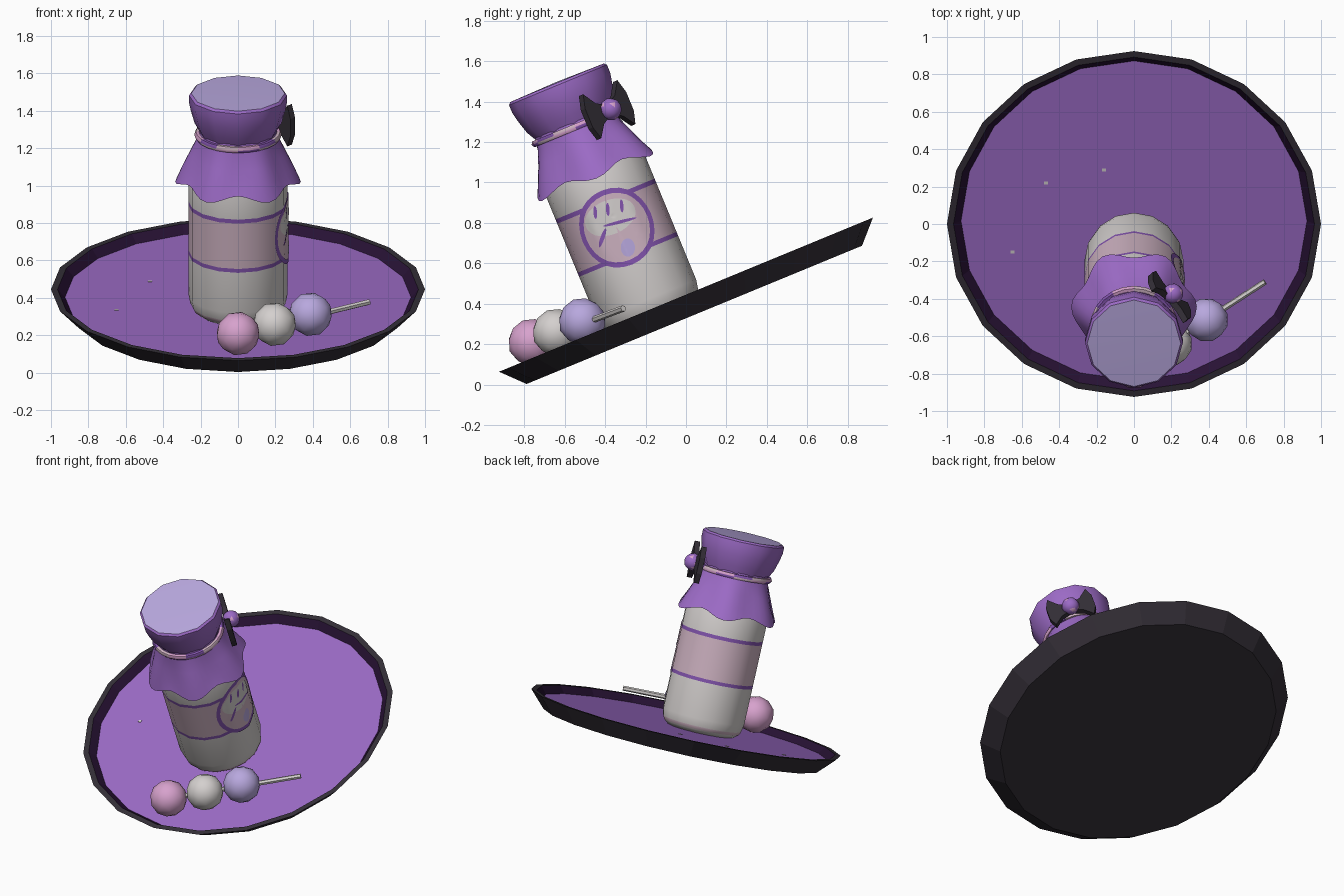
import bpy, bmesh, math
from mathutils import Matrix, Vector

if "Cube" in bpy.data.objects:
    bpy.data.objects.remove(bpy.data.objects["Cube"], do_unlink=True)

# Everything sits in the frame of the tilted plate
TILT = Matrix.Translation((0, 0, 0.445)) @ Matrix.Rotation(math.radians(22.4), 4, 'X')
JAR_Y = -0.19
FLOOR = -0.045


def material(name, *rgb):
    m = bpy.data.materials.new(name)
    m.use_nodes = True
    m.diffuse_color = (*rgb, 1)
    bsdf = m.node_tree.nodes["Principled BSDF"]
    bsdf.inputs["Base Color"].default_value = (*rgb, 1)
    bsdf.inputs["Roughness"].default_value = 0.8
    return m


PURPLE = material("purple", 0.33, 0.145, 0.56)
DEEP = material("deep purple", 0.23, 0.09, 0.43)
DARK = material("charcoal", 0.034, 0.028, 0.038)
PLUM = material("dark plum", 0.021, 0.006, 0.035)
LAVENDER = material("lavender", 0.48, 0.39, 0.73)
PINK = material("pink", 0.68, 0.36, 0.61)
WHITE = material("warm white", 0.66, 0.63, 0.62)
BLUSH = material("blush", 0.62, 0.45, 0.54)


def finish(name, bm, mats, smooth=None, place=Matrix(), recalc=True):
    if recalc:
        bmesh.ops.recalc_face_normals(bm, faces=bm.faces[:])
    me = bpy.data.meshes.new(name)
    bm.to_mesh(me)
    bm.free()
    for m in mats:
        me.materials.append(m)
    ob = bpy.data.objects.new(name, me)
    bpy.context.collection.objects.link(ob)
    ob.matrix_world = TILT @ place
    if smooth:
        bpy.ops.object.select_all(action='DESELECT')
        ob.select_set(True)
        bpy.context.view_layer.objects.active = ob
        bpy.ops.object.shade_smooth_by_angle(angle=math.radians(smooth))
    return ob


def lathe(name, profile, sides, mats, pick=lambda row, col: 0, smooth=None,
          y=JAR_Y, closed=False, shape=lambda r, z, a, row: (r, z)):
    """Spin a (radius, height) profile; pick gives the colour of each face."""
    bm = bmesh.new()
    rows = []
    for row, (r, z) in enumerate(profile):
        ring = []
        for i in range(sides):
            a = math.tau * i / sides
            rr, zz = shape(r, z, a, row)
            ring.append(bm.verts.new((rr * math.cos(a), rr * math.sin(a), zz)))
        rows.append(ring)
    if closed:
        rows.append(rows[0])
    for j in range(len(rows) - 1):
        for i in range(sides):
            k = (i + 1) % sides
            f = bm.faces.new((rows[j][i], rows[j][k], rows[j + 1][k], rows[j + 1][i]))
            f.material_index = pick(j, i)
    bmesh.ops.remove_doubles(bm, verts=bm.verts[:], dist=1e-5)
    return finish(name, bm, mats, smooth, Matrix.Translation((0, y, 0)))


# Plate: charcoal outside, plum inner wall, purple floor
lathe("plate", [(0, -0.108), (0.897, -0.108), (1, 0), (0.965, 0), (0.925, FLOOR), (0, FLOOR)],
      20, [DARK, PLUM, PURPLE], lambda row, col: max(0, row - 2), y=0)

# Jar with a label band between two stripes
R = 0.265
SIDES = 16
lathe("jar", [(0, FLOOR), (0.215, FLOOR), (0.245, -0.02), (0.255, 0), (R, 0.05), (R, 0.283),
              (R, 0.305), (R, 0.567), (R, 0.59), (R, 0.76), (0.2, 0.93), (0, 0.93)],
      SIDES, [WHITE, BLUSH, DEEP],
      lambda row, col: {2: 1, 5: 2, 6: 1, 7: 2}.get(row, 0), smooth=50)


# Emblem pieces hug the faceted side of the jar
def on_jar(t, h, lift):
    a = t / R
    step = math.tau / SIDES
    r = R * math.cos(step / 2) / math.cos(a % step - step / 2) + lift
    return (r * math.cos(a), r * math.sin(a), h)


def patch(name, t, h, rx, ry, mat, lift, turn=0, hole=0.0):
    bm = bmesh.new()
    n, rings = 28, 7
    c, s = math.cos(math.radians(turn)), math.sin(math.radians(turn))
    grid = []
    for j in range(rings + 1):
        f = hole + (1 - hole) * j / rings
        loop = []
        for i in range(n):
            a = math.tau * i / n
            u, v = f * rx * math.cos(a), f * ry * math.sin(a)
            loop.append(bm.verts.new(on_jar(t + u * c - v * s, h + u * s + v * c, lift)))
        grid.append(loop)
    for j in range(rings):
        for i in range(n):
            k = (i + 1) % n
            bm.faces.new((grid[j][i], grid[j + 1][i], grid[j + 1][k], grid[j][k]))
    bmesh.ops.remove_doubles(bm, verts=bm.verts[:], dist=1e-6)
    finish(name, bm, [mat], 40, Matrix.Translation((0, JAR_Y, 0)), recalc=False)


EMBLEM_H = 0.437
patch("emblem_disc", 0, EMBLEM_H, 0.18, 0.18, BLUSH, 0.004)
patch("emblem_ring", 0, EMBLEM_H, 0.198, 0.198, DEEP, 0.006, hole=0.87)
patch("emblem_cream", -0.012, EMBLEM_H + 0.06, 0.135, 0.085, WHITE, 0.006)
patch("emblem_drop", 0.013, EMBLEM_H - 0.112, 0.035, 0.045, LAVENDER, 0.007, -20)
for i, (t, h) in enumerate([(-0.07, 0.11), (-0.007, 0.1), (0.063, 0.09)]):
    patch(f"emblem_stroke_{i + 1}", t, EMBLEM_H + h, 0.009, 0.032, DEEP, 0.008, -18)
patch("emblem_arc_low", -0.085, EMBLEM_H - 0.02, 0.01, 0.05, DEEP, 0.008, -42)
patch("emblem_arc_high", 0.025, EMBLEM_H + 0.02, 0.085, 0.008, DEEP, 0.008, -8)


# Cloth cover: scalloped skirt, tie and lid
def scallop(r, z, a, row):
    wave = math.cos(6 * a)
    k = row / 4
    return r + 0.018 * wave * k, z - (0.02 * wave if row == 4 else 0)


lathe("cloth_skirt", [(0.205, 1.0), (0.22, 0.94), (0.25, 0.87), (0.285, 0.79), (0.318, 0.72)],
      48, [PURPLE], smooth=50, shape=scallop)
lathe("lid", [(0.19, 0.95), (0.205, 0.99), (0.232, 1.04), (0.252, 1.11), (0.262, 1.16),
              (0.262, 1.2), (0.25, 1.212), (0, 1.217)],
      12, [PURPLE, LAVENDER], lambda row, col: int(row == 6), smooth=40)
lathe("tie_cord", [(0.216 + 0.018 * math.cos(math.tau * i / 6),
                    0.975 + 0.018 * math.sin(math.tau * i / 6)) for i in range(6)],
      24, [PINK, DEEP, BLUSH], lambda row, col: ((col + row // 2) // 2) % 3,
      smooth=60, closed=True)

# Bow on the cord
BOW = (Matrix.Translation((0, JAR_Y, 0.99)) @ Matrix.Rotation(math.radians(43), 4, 'Z')
       @ Matrix.Translation((0.255, 0, 0)))
for name, side in (("bow_wing_left", 1), ("bow_wing_right", -1)):
    bm = bmesh.new()
    outline = [(0.0, 0.025), (0.07, 0.055), (0.125, 0.12), (0.15, 0.05),
               (0.15, -0.05), (0.125, -0.115), (0.07, -0.055), (0.0, -0.025)]
    front = [bm.verts.new((0.022, side * u, v)) for u, v in outline]
    back = [bm.verts.new((-0.012, side * u, v)) for u, v in outline]
    bm.faces.new(front)
    bm.faces.new(back[::-1])
    for i in range(len(outline)):
        k = (i + 1) % len(outline)
        bm.faces.new((front[i], back[i], back[k], front[k]))
    finish(name, bm, [DARK], place=BOW)


def ball(name, radius, mats, place, pick=lambda f: 0):
    bm = bmesh.new()
    bmesh.ops.create_icosphere(bm, subdivisions=2, radius=radius)
    for f in bm.faces:
        f.material_index = pick(f)
    return finish(name, bm, mats, 60, place)


ball("bow_knot", 0.056, [PURPLE, PINK], BOW @ Matrix.Translation((0.03, 0, 0)),
     lambda f: int(f.index % 9 == 4))

# Three dumplings on a stick
for name, x, y, mat in (("dumpling_pink", 0, -0.795, PINK),
                        ("dumpling_white", 0.195, -0.665, WHITE),
                        ("dumpling_lavender", 0.387, -0.525, LAVENDER)):
    ball(name, 0.118, [mat], Matrix.Translation((x, y, 0.072)))

start, end = Vector((0, -0.795, 0.07)), Vector((0.7, -0.312, 0.055))
along = end - start
bm = bmesh.new()
bmesh.ops.create_cone(bm, cap_ends=True, segments=6, radius1=0.016, radius2=0.016,
                      depth=along.length)
finish("stick", bm, [WHITE], place=Matrix.Translation((start + end) / 2)
       @ along.to_track_quat('Z', 'Y').to_matrix().to_4x4())

# Tiny crumbs on the plate floor
for i, (x, y) in enumerate([(-0.47, 0.22), (-0.16, 0.295), (-0.65, -0.18)]):
    bm = bmesh.new()
    bmesh.ops.create_cube(bm, size=0.02)
    finish(f"crumb_{i + 1}", bm, [WHITE],
           place=Matrix.Translation((x, y, FLOOR)) @ Matrix.Diagonal((1, 0.8, 0.3, 1)))
